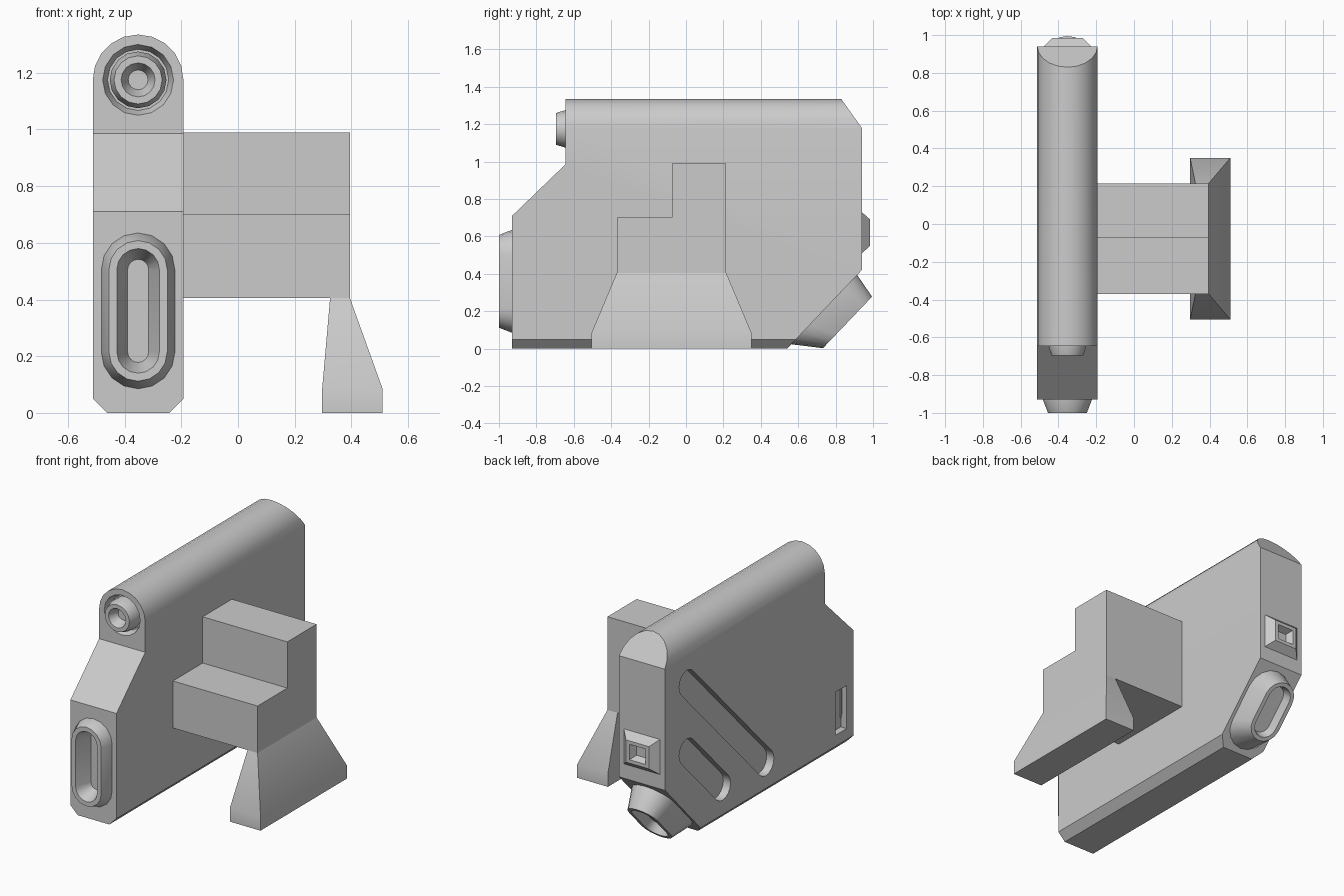
import bpy, bmesh
from math import cos, sin, pi
from mathutils import Vector

cube = bpy.data.objects.get("Cube")
if cube:
    bpy.data.objects.remove(cube)

CX = -0.3525      # centre line of the tall body
HALF = 0.16       # half of its width

grey = bpy.data.materials.new("plain grey")
grey.use_nodes = True
grey.diffuse_color = (0.6, 0.6, 0.6, 1)
grey.node_tree.nodes["Principled BSDF"].inputs["Base Color"].default_value = (0.6, 0.6, 0.6, 1)


def loft(name, loops):
    """Closed solid skinned through loops that have equal point counts."""
    bm = bmesh.new()
    rows = [[bm.verts.new(p) for p in loop] for loop in loops]
    n = len(rows[0])
    for a, b in zip(rows, rows[1:]):
        for i in range(n):
            j = (i + 1) % n
            bm.faces.new((a[i], a[j], b[j], b[i]))
    bm.faces.new(rows[0])
    bm.faces.new(rows[-1])
    bmesh.ops.remove_doubles(bm, verts=bm.verts, dist=1e-5)
    bmesh.ops.recalc_face_normals(bm, faces=bm.faces)
    mesh = bpy.data.meshes.new(name)
    bm.to_mesh(mesh)
    bm.free()
    mesh.materials.append(grey)
    obj = bpy.data.objects.new(name, mesh)
    bpy.context.collection.objects.link(obj)
    return obj


def ports(name, origin, normal, up, rings, square=False):
    """Loft of rings (radius, half straight length, height, shift along up)."""
    o, n, v = Vector(origin), Vector(normal).normalized(), Vector(up).normalized()
    u = v.cross(n)
    loops = []
    for r, s, h, shift in rings:
        if square:
            pts = [(r, s), (-r, s), (-r, -s), (r, -s)]
        else:
            pts = []
            for half, side in ((0, 1), (pi, -1)):
                for k in range(9):
                    a = half + pi * k / 8
                    pts.append((r * cos(a), r * sin(a) + side * s))
        loops.append([o + u * x + v * (y + shift) + n * h for x, y in pts])
    return loft(name, loops)


def combine(target, tool, operation):
    """Apply a boolean and remove the tool."""
    tool.hide_render = True
    mod = target.modifiers.new("cut", 'BOOLEAN')
    mod.operation, mod.object, mod.solver = operation, tool, 'EXACT'
    bpy.context.view_layer.objects.active = target
    bpy.ops.object.modifier_apply(modifier=mod.name)
    bpy.data.objects.remove(tool)


# Tall body: round-topped section trimmed by the side outline
section = [(CX + HALF * cos(pi * k / 10), 1.175 + HALF * sin(pi * k / 10)) for k in range(11)]
section += [(CX - HALF, 0.05), (CX - HALF + 0.05, 0), (CX + HALF - 0.05, 0), (CX + HALF, 0.05)]
body = loft("body", [[(x, y, z) for x, z in section] for y in (-1.2, 1.2)])
outline = [(-0.93, -0.1), (-0.93, 0.71), (-0.645, 0.985), (-0.645, 1.4),
           (0.784, 1.4), (0.94, 1.18), (0.94, 0.42), (0.445, -0.1)]
combine(body, loft("outline_trim", [[(x, y, z) for y, z in outline] for x in (-1, 1)]), 'INTERSECT')

FRONT, BACK, UP = (0, -1, 0), (0, 1, 0), (0, 0, 1)

# Round port at the top of the front, in a ring groove
top_port = (CX, -0.645, 1.175)
combine(body, ports("groove_cutter", top_port, FRONT, UP,
                    [(0.129, 0, 0.01, 0), (0.125, 0, 0, 0), (0.108, 0, -0.045, 0)]), 'DIFFERENCE')
ports("front_round_port", top_port, FRONT, UP,
      [(0.1, 0, -0.06, 0), (0.1, 0, 0, 0), (0.085, 0, 0.05, 0),
       (0.06, 0, 0.05, 0), (0.035, 0, -0.01, 0)])

# Long port low on the front
low_port = (CX, -0.93, 0.36)
combine(body, ports("port_cutter", low_port, FRONT, UP,
                    [(0.09, 0.145, 0.02, 0), (0.09, 0.145, -0.06, 0)]), 'DIFFERENCE')
ports("front_long_port", low_port, FRONT, UP,
      [(0.13, 0.145, -0.08, 0), (0.13, 0.145, 0, 0), (0.103, 0.145, 0.07, 0),
       (0.075, 0.145, 0.07, 0), (0.037, 0.145, -0.03, 0)])

# Square port on the back
ports("back_square_port", (CX, 0.94, 0.62), BACK, UP,
      [(0.125, 0.11, -0.05, 0), (0.125, 0.11, 0, 0), (0.08, 0.07, 0.045, 0),
       (0.055, 0.048, 0.045, 0), (0.035, 0.03, 0.004, 0)], square=True)

# Oblong nozzle on the slanted lower back
ports("back_nozzle", (CX, 0.765, 0.234), (0, 0.724, -0.69), (0, 0.69, 0.724),
      [(0.14, 0.115, -0.05, -0.036), (0.14, 0.115, 0, -0.036), (0.1, 0.09, 0.136, 0),
       (0.075, 0.09, 0.136, 0), (0.06, 0.09, 0.08, 0)])

# Two slanted slots and a small upright slot in the outer side
SIDE = (-1, 0, 0)
for y0, z0, y1, z1 in ((0.72, 1.01, -0.06, 0.21), (0.72, 0.58, 0.37, 0.22)):
    a, b = Vector((CX - HALF, y0, z0)), Vector((CX - HALF, y1, z1))
    s = (a - b).length / 2
    combine(body, ports("slot_cutter", (a + b) / 2, SIDE, a - b,
                        [(0.08, s, 0.02, 0), (0.08, s, -0.05, 0)]), 'DIFFERENCE')
combine(body, ports("side_cutter", (CX - HALF, -0.805, 0.255), SIDE, UP,
                    [(0.055, 0.135, 0.02, 0), (0.055, 0.135, -0.04, 0)], square=True), 'DIFFERENCE')

# Stepped arm reaching out from the body
step = [(-0.37, 0.405), (-0.37, 0.7), (-0.075, 0.7), (-0.075, 0.99), (0.215, 0.99), (0.215, 0.405)]
loft("stepped_arm", [[(x, y, z) for y, z in step] for x in (-0.25, 0.395)])

# Flared foot under the end of the arm
levels = [(0.405, 0.325, 0.395, -0.37, 0.215),
          (0.085, 0.297, 0.51, -0.505, 0.35),
          (0, 0.297, 0.51, -0.505, 0.35)]
loft("flared_foot", [[(x0, y0, z), (x1, y0, z), (x1, y1, z), (x0, y1, z)]
                     for z, x0, x1, y0, y1 in levels])

# Soft curves, sharp corners
bpy.ops.object.select_all(action='DESELECT')
for obj in bpy.context.collection.objects:
    if obj.type == 'MESH' and grey.name in obj.data.materials:
        obj.select_set(True)
        bpy.context.view_layer.objects.active = obj
bpy.ops.object.shade_smooth_by_angle(angle=pi / 6)
